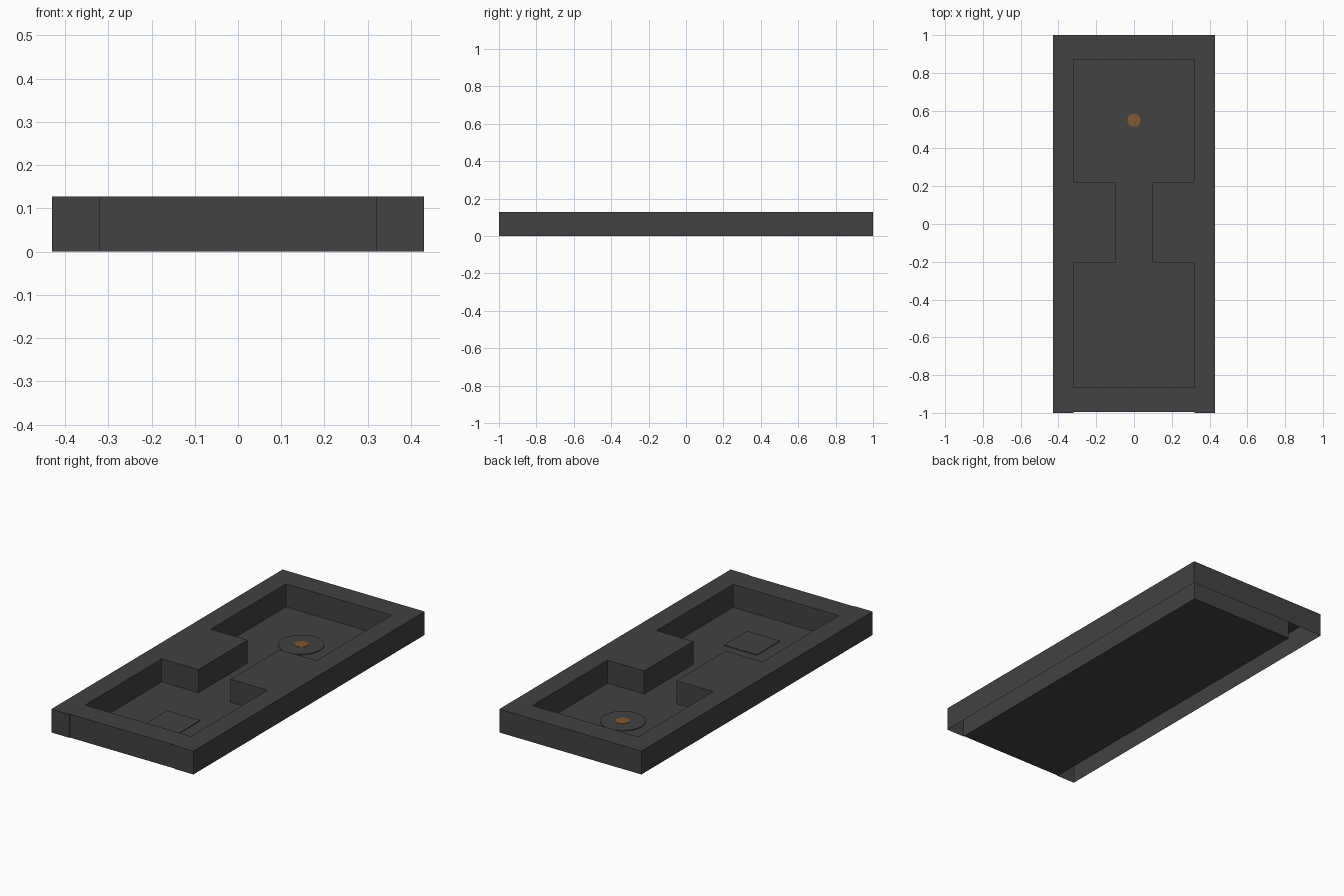
import bpy, bmesh, math

if "Cube" in bpy.data.objects:
    bpy.data.objects.remove(bpy.data.objects["Cube"])

H = 0.128          # tray height
IX = 0.32          # half width of the inner well


def material(name, rgb):
    m = bpy.data.materials.new(name)
    m.diffuse_color = (*rgb, 1)
    m.use_nodes = True
    m.node_tree.nodes["Principled BSDF"].inputs["Base Color"].default_value = m.diffuse_color
    return m


charcoal = material("charcoal", (0.054, 0.054, 0.054))
orange = material("burnt_orange", (0.24, 0.095, 0.028))


def prism(name, outline, z0, z1, mat, bottom=True):
    """Extrude a counter-clockwise outline from z0 to z1."""
    bm = bmesh.new()
    lo = [bm.verts.new((x, y, z0)) for x, y in outline]
    hi = [bm.verts.new((x, y, z1)) for x, y in outline]
    n = len(outline)
    bm.faces.new(hi)
    if bottom:
        bm.faces.new(lo[::-1])
    for i in range(n):
        j = (i + 1) % n
        bm.faces.new((lo[i], lo[j], hi[j], hi[i]))
    me = bpy.data.meshes.new(name)
    bm.to_mesh(me)
    bm.free()
    me.materials.append(mat)
    ob = bpy.data.objects.new(name, me)
    bpy.context.collection.objects.link(ob)
    return ob


def rect(x0, x1, y0, y1):
    return [(x0, y0), (x1, y0), (x1, y1), (x0, y1)]


def circle(r, cy, n=48):
    return [(r * math.cos(2 * math.pi * i / n), cy + r * math.sin(2 * math.pi * i / n))
            for i in range(n)]


# U-shaped outer rim, a hollow shell open underneath
prism("outer_rim", [(-0.43, -1), (-IX, -1), (-IX, 0.872), (IX, 0.872),
                    (IX, -1), (0.43, -1), (0.43, 1), (-0.43, 1)],
      0, H, charcoal, bottom=False)

# Front rim, set back slightly between the arms
prism("front_rim", rect(-IX, IX, -0.996, -0.865), 0, H, charcoal)

# Blocks that narrow the middle into a passage
prism("left_block", rect(-IX, -0.098, -0.203, 0.222), 0, H, charcoal)
prism("right_block", rect(0.098, IX, -0.203, 0.222), 0, H, charcoal)

# Thin floor
prism("floor_plate", rect(-IX, IX, -0.996, 0.872), 0, 0.002, charcoal)

# Square plate in the front well
prism("square_plate", rect(-0.1, 0.1, -0.67, -0.47), 0.002, 0.006, charcoal)

# Round pad with orange centre in the back well
prism("round_pad", circle(0.114, 0.546), 0.002, 0.006, charcoal)
prism("pad_centre", circle(0.035, 0.549, 24), 0.006, 0.008, orange)
